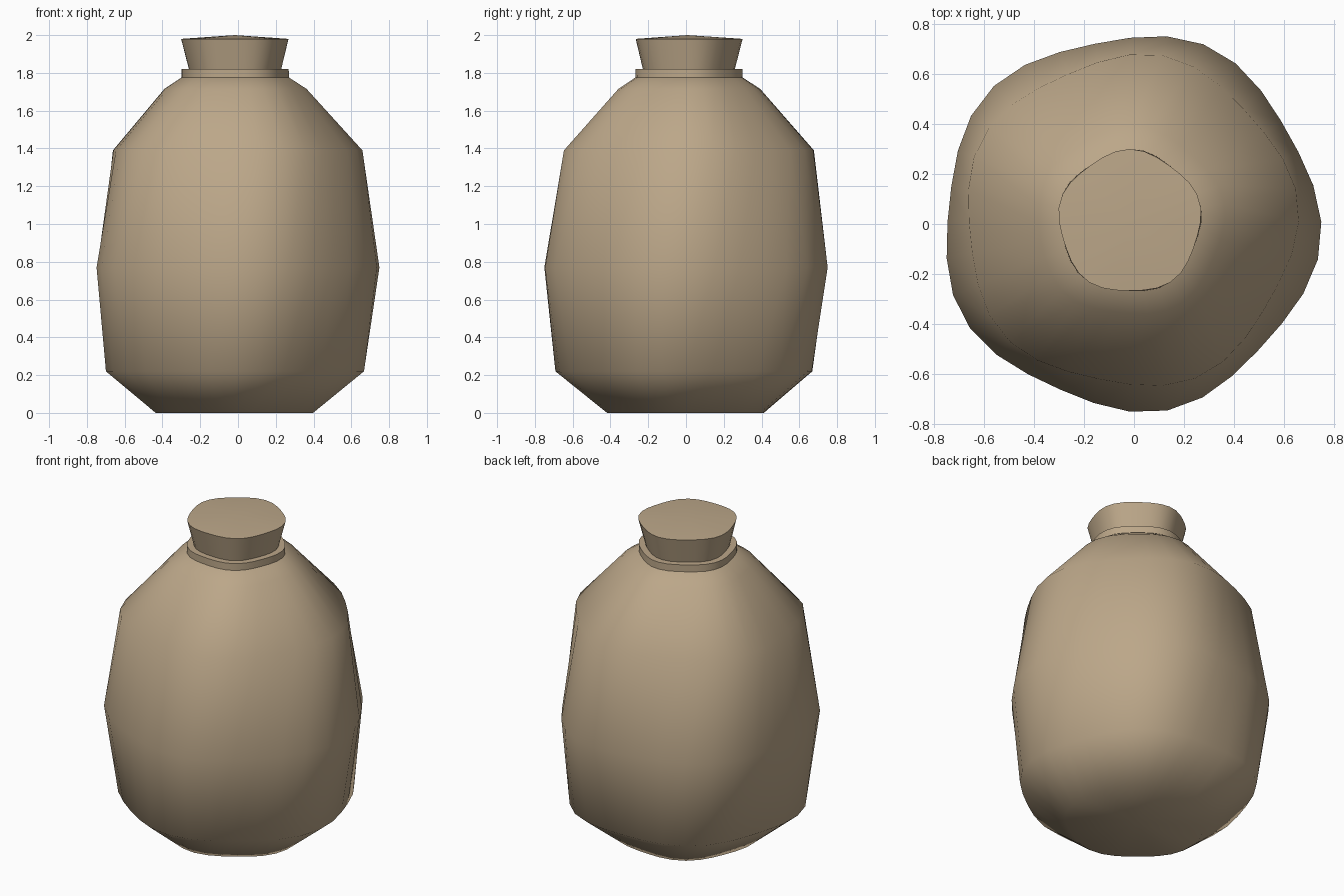
import bpy, bmesh, math

if "Cube" in bpy.data.objects:
    bpy.data.objects.remove(bpy.data.objects["Cube"])

SEGMENTS = 32
LOBES, DEPTH, TWIST, PHASE = 5, 0.029, -1.75, 1.9

clay = bpy.data.materials.new("tan clay")
clay.diffuse_color = (0.50, 0.385, 0.25, 1)
clay.use_nodes = True
clay.node_tree.nodes["Principled BSDF"].inputs["Base Color"].default_value = clay.diffuse_color


def lumpy(r, z, a):
    """Point on a ring with soft lobes that twist with height."""
    k = r * (1 + DEPTH * math.cos(LOBES * a + TWIST * z + PHASE))
    return k * math.cos(a), k * math.sin(a)


ANGLES = [2 * math.pi * i / SEGMENTS for i in range(SEGMENTS)]

# Offset that centres the widest ring on the origin
wide = [lumpy(0.747, 0.77, a) for a in ANGLES]
CX, CY = [(min(p[i] for p in wide) + max(p[i] for p in wide)) / 2 for i in (0, 1)]


def turned(name, profile, angle):
    """Lathe a (radius, z) profile into a lumpy solid; radius 0 is a pole."""
    bm = bmesh.new()
    rings = []
    for r, z in profile:
        if r == 0:
            rings.append([bm.verts.new((-CX, -CY, z))] * SEGMENTS)
        else:
            pts = [lumpy(r, z, a) for a in ANGLES]
            rings.append([bm.verts.new((x - CX, y - CY, z)) for x, y in pts])
    for low, high in zip(rings, rings[1:]):
        for i in range(SEGMENTS):
            j = (i + 1) % SEGMENTS
            quad = [low[i], low[j], high[j], high[i]]
            bm.faces.new(list(dict.fromkeys(quad)))
    bmesh.ops.recalc_face_normals(bm, faces=bm.faces)
    mesh = bpy.data.meshes.new(name)
    bm.to_mesh(mesh)
    bm.free()
    mesh.materials.append(clay)
    obj = bpy.data.objects.new(name, mesh)
    bpy.context.collection.objects.link(obj)
    bpy.ops.object.select_all(action='DESELECT')
    obj.select_set(True)
    bpy.context.view_layer.objects.active = obj
    bpy.ops.object.shade_smooth_by_angle(angle=math.radians(angle))
    return obj


# Round jar body
turned("jar_body", [(0, 0), (0.415, 0), (0.68, 0.22), (0.747, 0.77),
                    (0.659, 1.39), (0.375, 1.715), (0.25, 1.798), (0, 1.80)], 60)
# Thin collar around the mouth
turned("neck_rim", [(0, 1.755), (0.283, 1.755), (0.283, 1.82), (0, 1.82)], 35)
# Flared stopper with a slightly domed top
turned("stopper", [(0, 1.81), (0.241, 1.81), (0.283, 1.98), (0, 2.0)], 35)
